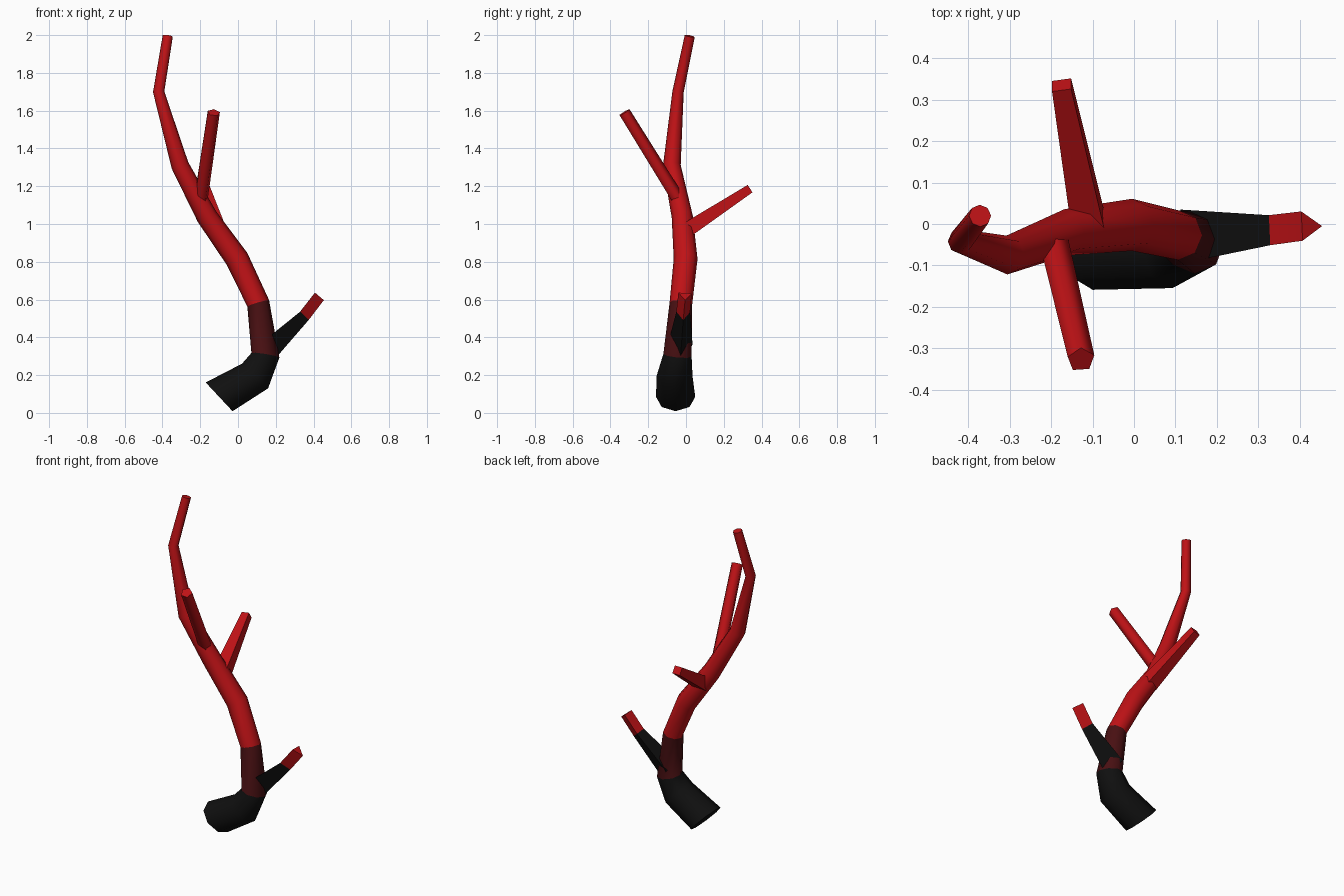
import bpy, bmesh, math
from mathutils import Vector

cube = bpy.data.objects.get("Cube")
if cube:
    bpy.data.objects.remove(cube, do_unlink=True)


def material(name, rgb):
    mat = bpy.data.materials.new(name)
    mat.use_nodes = True
    mat.diffuse_color = (*rgb, 1)
    bsdf = mat.node_tree.nodes["Principled BSDF"]
    bsdf.inputs["Base Color"].default_value = (*rgb, 1)
    bsdf.inputs["Roughness"].default_value = 0.8
    return mat


RED = material("bright red", (0.52, 0.006, 0.008))
DARK = material("dark red", (0.065, 0.005, 0.006))
BLACK = material("charcoal black", (0.005, 0.005, 0.005))


def limb(name, path, sides, mats, bands, side_axis, phase=0.0, start_dir=None, smooth=50):
    """Loft polygon rings along a path of (x, y, z, radius); bands colours each segment."""
    pts = [Vector(p[:3]) for p in path]
    steps = [(b - a).normalized() for a, b in zip(pts, pts[1:])]
    tangents = [steps[0]] + [(a + b).normalized() for a, b in zip(steps, steps[1:])] + [steps[-1]]
    if start_dir:
        tangents[0] = Vector(start_dir).normalized()
    bm = bmesh.new()
    rings = []
    for p, t, row in zip(pts, tangents, path):
        u = Vector(side_axis).cross(t).normalized()
        v = t.cross(u)
        angles = [phase + math.tau * k / sides for k in range(sides)]
        rings.append([bm.verts.new(p + row[3] * (u * math.cos(a) + v * math.sin(a))) for a in angles])
    for low, high, band in zip(rings, rings[1:], bands):
        for k in range(sides):
            j = (k + 1) % sides
            bm.faces.new((low[k], low[j], high[j], high[k])).material_index = band
    bm.faces.new(rings[0][::-1]).material_index = bands[0]
    bm.faces.new(rings[-1]).material_index = bands[-1]
    bmesh.ops.recalc_face_normals(bm, faces=bm.faces)
    mesh = bpy.data.meshes.new(name)
    bm.to_mesh(mesh)
    bm.free()
    for m in mats:
        mesh.materials.append(m)
    obj = bpy.data.objects.new(name, mesh)
    bpy.context.collection.objects.link(obj)
    bpy.ops.object.select_all(action='DESELECT')
    obj.select_set(True)
    bpy.context.view_layer.objects.active = obj
    bpy.ops.object.shade_smooth_by_angle(angle=math.radians(smooth))
    return obj


X, Y = (1, 0, 0), (0, 1, 0)

# Main stem: black foot, dark red transition, red upper length
limb("main_stem", [
    (-0.10, -0.055, 0.085, 0.104),
    (0.09, -0.06, 0.195, 0.095),
    (0.145, -0.045, 0.305, 0.075),
    (0.107, -0.027, 0.58, 0.06),
    (-0.005, -0.002, 0.815, 0.063),
    (-0.165, -0.02, 1.04, 0.056),
    (-0.307, -0.075, 1.31, 0.047),
    (-0.42, -0.042, 1.70, 0.03),
    (-0.372, 0.02, 1.995, 0.027),
], 8, [BLACK, DARK, RED], [0, 0, 1, 2, 2, 2, 2, 2], Y, start_dir=(0.15, 0, 0.14))

# Front branch, pentagonal
limb("front_branch", [(-0.20, -0.025, 1.10, 0.038), (-0.128, -0.328, 1.59, 0.034)],
     5, [RED], [0], X, math.pi, smooth=75)

# Back branch, square and tapering
limb("back_branch", [(-0.11, 0.0, 0.965, 0.056), (-0.175, 0.336, 1.185, 0.033)],
     4, [RED], [0], X, math.pi / 4, smooth=30)

# Lower side twig, three-sided, black with a red tip
limb("lower_twig", [
    (0.14, -0.03, 0.335, 0.075),
    (0.343, -0.015, 0.52, 0.042),
    (0.422, -0.005, 0.622, 0.041),
], 3, [BLACK, RED], [0, 1], Y, smooth=30)
